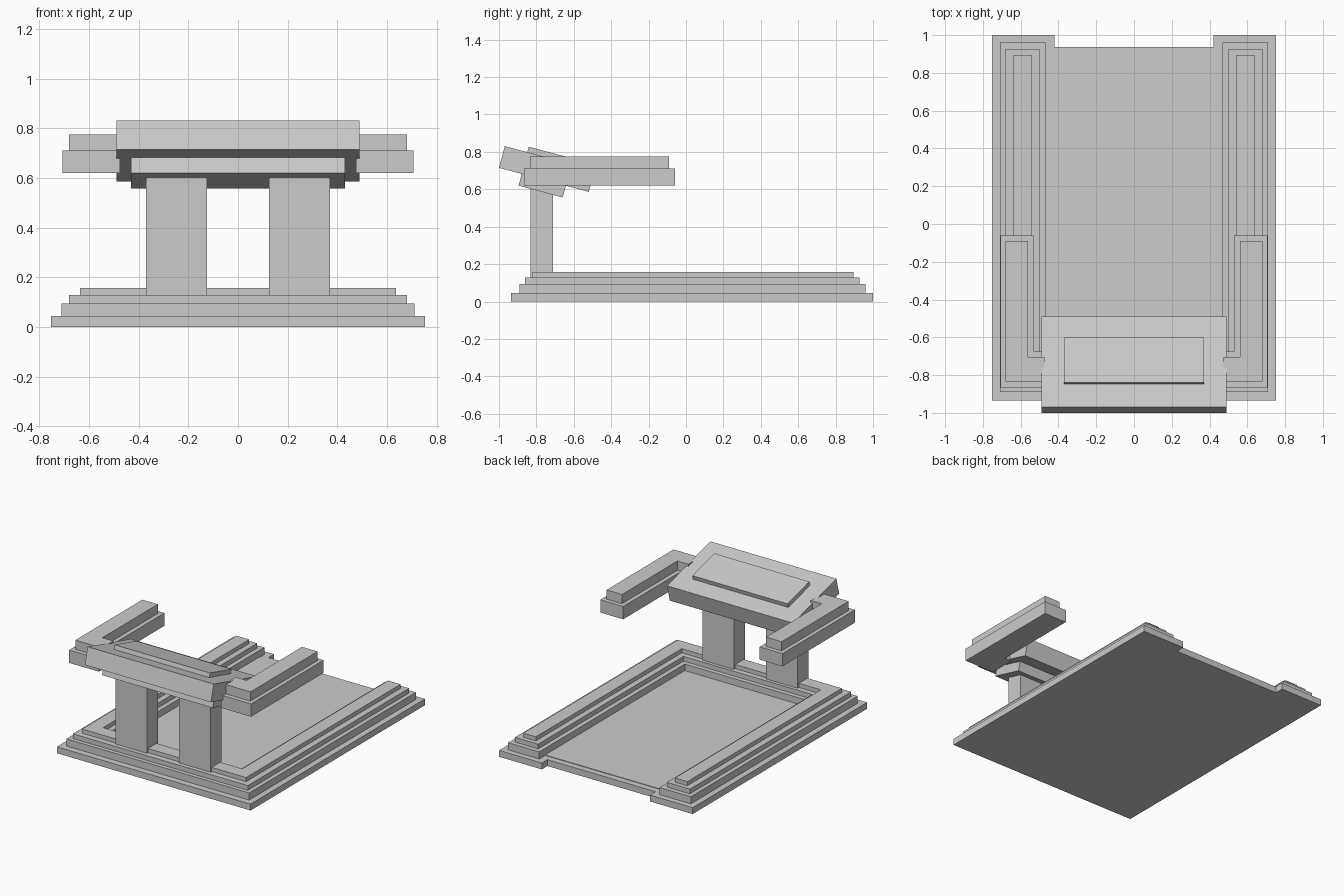
import bpy, bmesh, math
from mathutils import Matrix

if "Cube" in bpy.data.objects:
    bpy.data.objects.remove(bpy.data.objects["Cube"])

grey = bpy.data.materials.new("light_grey")
grey.diffuse_color = (0.6, 0.6, 0.6, 1)
grey.use_nodes = True
grey.node_tree.nodes["Principled BSDF"].inputs["Base Color"].default_value = grey.diffuse_color


def prism(name, outline, z0, z1, matrix=None):
    """Extrude a flat xy outline from z0 up to z1."""
    bm = bmesh.new()
    face = bm.faces.new([bm.verts.new((x, y, z0)) for x, y in outline])
    top = bmesh.ops.extrude_face_region(bm, geom=[face])["geom"]
    verts = [v for v in top if isinstance(v, bmesh.types.BMVert)]
    bmesh.ops.translate(bm, verts=verts, vec=(0, 0, z1 - z0))
    bmesh.ops.recalc_face_normals(bm, faces=bm.faces)
    if matrix:
        bm.transform(matrix)
    mesh = bpy.data.meshes.new(name)
    bm.to_mesh(mesh)
    bm.free()
    mesh.materials.append(grey)
    obj = bpy.data.objects.new(name, mesh)
    bpy.context.collection.objects.link(obj)
    return obj


def rect(x0, x1, y0, y1):
    return [(x0, y0), (x1, y0), (x1, y1), (x0, y1)]


def u_shape(outer, inner, front, notch, back):
    """Rectangle with a slot open towards the back."""
    return [(-outer, front), (outer, front), (outer, back), (inner, back),
            (inner, notch), (-inner, notch), (-inner, back), (-outer, back)]


# Base plate, and the stepped rail frame stacked on it
prism("base_plate", u_shape(0.752, 0.42, -0.935, 0.938, 1.0), 0, 0.045)
prism("deck", rect(-0.468, 0.468, -0.655, 0.895), 0.045, 0.049)
prism("frame_lower", u_shape(0.71, 0.468, -0.89, -0.655, 0.96), 0.045, 0.095)
prism("frame_middle", u_shape(0.68, 0.50, -0.862, -0.687, 0.927), 0.095, 0.128)
prism("frame_upper", u_shape(0.637, 0.54, -0.82, -0.725, 0.895), 0.128, 0.157)

# Posts and L-shaped hand rails on both sides
for side, s in (("left", -1), ("right", 1)):
    prism(side + "_post", rect(s * 0.125, s * 0.37, -0.832, -0.71), 0.125, 0.605)

    def arm(inner, outer, front, bend, back):
        pts = [(0.475, front), (outer, front), (outer, back),
               (inner, back), (inner, bend), (0.475, bend)]
        return [(s * x, y) for x, y in pts]

    prism(side + "_rail_lower", arm(0.53, 0.707, -0.865, -0.675, -0.06), 0.62, 0.71)
    prism(side + "_rail_upper", arm(0.56, 0.68, -0.833, -0.705, -0.09), 0.71, 0.775)

# Tilted console, its support block and its raised panel
tilt = Matrix.Translation((0, -1.0, 0.715)) @ Matrix.Rotation(math.radians(-15), 4, "X")
prism("console", rect(-0.49, 0.49, 0, 0.497), 0, 0.12, tilt)
prism("console_support", rect(-0.43, 0.43, 0.126, 0.37), -0.065, 0, tilt)
prism("console_panel", rect(-0.37, 0.37, 0.125, 0.374), 0.12, 0.15, tilt)
